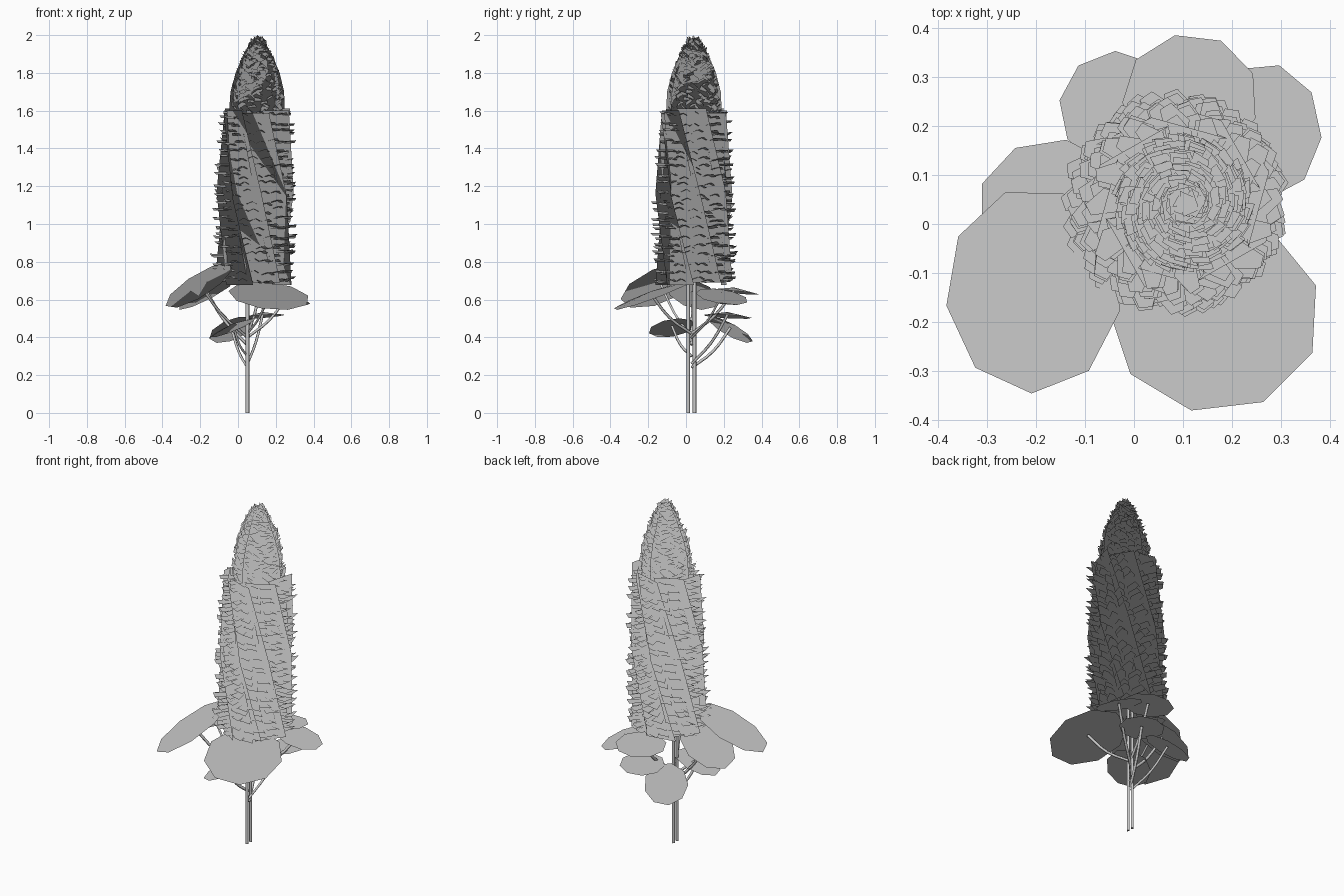
import bpy, math, random
from mathutils import Vector

if "Cube" in bpy.data.objects:
    bpy.data.objects.remove(bpy.data.objects["Cube"])

random.seed(4)


def make(name, verts, faces):
    me = bpy.data.meshes.new(name)
    me.from_pydata([tuple(v) for v in verts], [], faces)
    me.update()
    # foliage-style shading: every normal points up, so cards light evenly
    me.shade_smooth()
    me.normals_split_custom_set_from_vertices([(0, 0, 1)] * len(me.vertices))
    ob = bpy.data.objects.new(name, me)
    bpy.context.collection.objects.link(ob)
    return ob


def tube(name, pts, r, kind='POLY'):
    cu = bpy.data.curves.new(name, 'CURVE')
    cu.dimensions = '3D'
    cu.bevel_depth = r
    cu.bevel_resolution = 0
    cu.use_fill_caps = True
    cu.resolution_u = 3
    if kind == 'POLY':
        s = cu.splines.new('POLY')
        s.points.add(len(pts) - 1)
        for p, c in zip(s.points, pts):
            p.co = (*c, 1)
    else:
        s = cu.splines.new('BEZIER')
        s.bezier_points.add(len(pts) - 1)
        for p, c in zip(s.bezier_points, pts):
            p.co = c
            p.handle_left_type = p.handle_right_type = 'AUTO'
    ob = bpy.data.objects.new(name, cu)
    bpy.context.collection.objects.link(ob)
    return ob


def polar(z, r, a):
    # spike axis leans slightly to +x as it rises
    t = (z - 0.69) / 0.91
    cx = 0.08 + 0.020 * max(0, min(1.2, t))
    return Vector((cx + r * math.cos(a), 0.042 + r * math.sin(a), z))


# Twin stems
for i, y in enumerate((0.012, 0.045)):
    tube(f"stem_{i}", [(0.05, y, 0), (0.05, y, 0.7), (0.08, 0.04, 1.6)], 0.010)

# Leaves: centre, plan radii, slopes in x and y, stalk start height
leaves = [
    (0.165, -0.185, 0.620, 0.21, 0.195, -0.10, 0.36, 0.42),
    (-0.205, -0.135, 0.675, 0.175, 0.205, 0.55, 0.33, 0.40),
    (-0.165, 0.035, 0.630, 0.15, 0.135, 0.50, -0.25, 0.36),
    (-0.035, 0.235, 0.440, 0.115, 0.115, 0.32, -0.50, 0.24),
    (0.115, 0.255, 0.640, 0.135, 0.13, 0.05, -0.10, 0.42),
    (0.265, 0.190, 0.615, 0.115, 0.135, -0.33, -0.15, 0.40),
    (0.130, 0.220, 0.510, 0.115, 0.125, 0.08, -0.06, 0.26),
    (-0.025, -0.075, 0.450, 0.115, 0.12, 0.40, 0.15, 0.30),
]
for k, (cx, cy, cz, rx, ry, sx, sy, z0) in enumerate(leaves):
    n = 9
    vs = [(cx, cy, cz + 0.024)]
    for i in range(n):
        a = 2 * math.pi * i / n + 0.3 + k * 0.2
        x, y = rx * 1.03 * math.cos(a), ry * 1.03 * math.sin(a)
        vs.append((cx + x, cy + y, cz + sx * x + sy * y))
    make(f"leaf_{k}", vs, [(0, 1 + i, 1 + (i + 1) % n) for i in range(n)])
    # Curved leaf stalk
    s = Vector((0.05, 0.03, z0))
    e = Vector((cx, cy, cz + 0.01))
    m = s.lerp(e, 0.55)
    m.z -= 0.03
    tube(f"leaf_stalk_{k}", [s, m, e], 0.008, 'BEZIER')

# Twisted flower panels, overlapping like a pinwheel
verts, faces = [], []
rings = [(0.69, 0.203, 0.0), (1.16, 0.207, -0.62), (1.60, 0.187, -1.22)]
N = 8
for k in range(N):
    a0 = 2 * math.pi * k / N
    b = len(verts)
    lift = 0.012 * (k % 3 - 1)
    for z, r, tw in rings:
        verts.append(polar(z + lift, r, a0 + tw))
        verts.append(polar(z + lift, r * 0.86, a0 + tw - 0.95))
    faces += [(b, b + 1, b + 3, b + 2), (b + 2, b + 3, b + 5, b + 4)]
make("flower_panels", verts, faces)

# Broad folded petals in whorls, poking out of the low side of every panel
verts, faces = [], []
rows = 20
for j in range(rows):
    t = j / (rows - 1)
    z = 0.71 + 0.87 * t
    R = 0.232 - 0.028 * t * t
    for i in range(2 * N):
        a = 2 * math.pi * (i // 2) / N - 1.22 * t - (0.72, 0.36)[i % 2]
        a += random.uniform(-0.07, 0.07)
        ro = R + random.uniform(-0.028, 0.004)
        zz = z + random.uniform(-0.015, 0.015)
        b = len(verts)
        w = 0.16
        verts += [polar(zz, 0.12, a), polar(zz + 0.004, ro, a + 0.04),
                  polar(zz - 0.010, ro - 0.010, a + w), polar(zz - 0.012, 0.12, a + w),
                  polar(zz - 0.010, ro - 0.035, a - w), polar(zz - 0.012, 0.12, a - w)]
        faces += [(b, b + 1, b + 2, b + 3), (b, b + 5, b + 4, b + 1)]
make("flower_petals", verts, faces)

# Bud dome at the tip
prof = [(1.57, 0.140), (1.70, 0.134), (1.80, 0.110), (1.90, 0.070), (1.97, 0.032), (1.985, 0.008)]


def dome_r(z):
    for (z0, r0), (z1, r1) in zip(prof, prof[1:]):
        if z <= z1:
            return r0 + (r1 - r0) * (z - z0) / (z1 - z0)
    return 0.005


n = 10
verts = [polar(z, r * 0.92, 2 * math.pi * i / n) for z, r in prof for i in range(n)]
faces = [(j * n + i, j * n + (i + 1) % n, (j + 1) * n + (i + 1) % n, (j + 1) * n + i)
         for j in range(len(prof) - 1) for i in range(n)]
faces.append(tuple(range((len(prof) - 1) * n, len(prof) * n)))
make("bud_dome", verts, faces)

# Crossed upright blades rising through the bud
for k in range(2):
    a = k * math.pi / 2
    m = len(prof)
    vs = [polar(z, r * 1.06, a) for z, r in prof] + [polar(z, r * 1.06, a + math.pi) for z, r in prof]
    make(f"bud_blade_{k}", vs, [(i, i + 1, m + i + 1, m + i) for i in range(m - 1)])

# Loose bud scales spiralling over the dome
verts, faces = [], []
count = 300
for i in range(count):
    z = 1.58 + 0.40 * i / count
    a = i * 2.39996 + random.uniform(-0.2, 0.2)
    r = dome_r(z)
    w = min(0.9, 0.022 / max(r, 0.01))
    out = random.uniform(0.000, 0.018)
    tilt = random.uniform(-0.016, 0.016)
    b = len(verts)
    verts += [polar(z - 0.008 - tilt, r * 0.86, a - w), polar(z - 0.008 + tilt, r * 0.86, a + w),
              polar(z + 0.008 + tilt, r * 0.95 + out, a + w * 0.8),
              polar(z + 0.014 - tilt, r * 0.95 + out * 0.5, a - w * 0.7)]
    faces.append((b, b + 1, b + 2, b + 3))
make("bud_scales", verts, faces)
